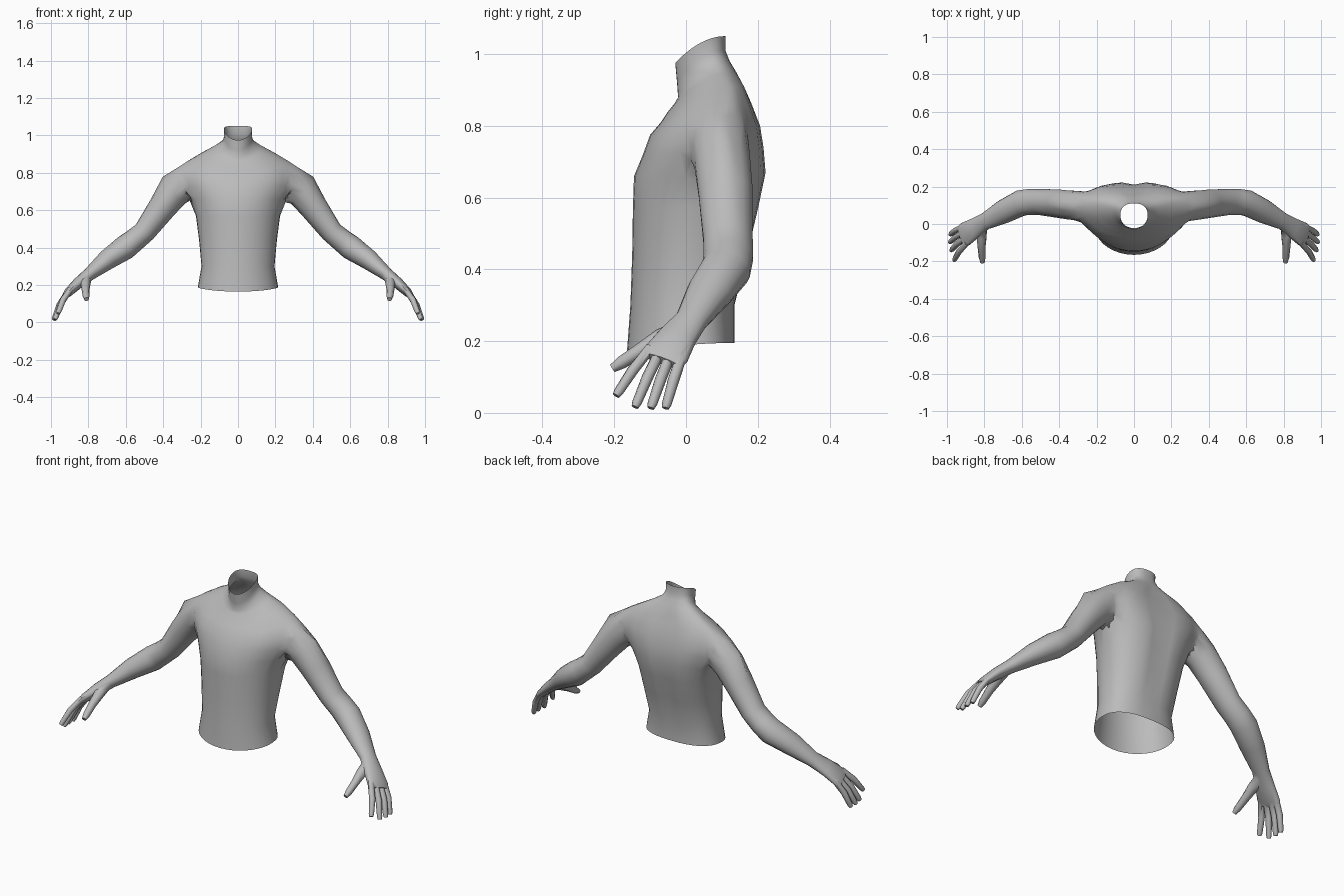
import bpy, bmesh, math
from mathutils import Vector

if "Cube" in bpy.data.objects:
    bpy.data.objects.remove(bpy.data.objects["Cube"])

skin = bpy.data.materials.new("plain_grey")
skin.diffuse_color = (0.5, 0.5, 0.5, 1)
skin.use_nodes = True
skin.node_tree.nodes["Principled BSDF"].inputs["Base Color"].default_value = skin.diffuse_color
opening = bpy.data.materials.new("opening_helper")


def loft(name, rings, cap_index):
    """Skin a list of point rings and close both ends with fans."""
    bm = bmesh.new()
    vr = [[bm.verts.new(p) for p in r] for r in rings]
    n = len(vr[0])
    for a, b in zip(vr, vr[1:]):
        for i in range(n):
            j = (i + 1) % n
            bm.faces.new((a[i], a[j], b[j], b[i]))
    for r in (vr[0], vr[-1]):
        c = bm.verts.new(sum((v.co for v in r), Vector()) / n)
        for i in range(n):
            bm.faces.new((r[i], r[(i + 1) % n], c)).material_index = cap_index
    bmesh.ops.recalc_face_normals(bm, faces=bm.faces)
    me = bpy.data.meshes.new(name)
    bm.to_mesh(me)
    bm.free()
    me.materials.append(skin)
    me.materials.append(opening)
    ob = bpy.data.objects.new(name, me)
    bpy.context.collection.objects.link(ob)
    return ob


def torso_ring(zf, zb, w, yf, yb, ys, n=36):
    """Horizontal slice: rounded front, flatter back with a spine groove."""
    pts = []
    for i in range(n):
        t = 2 * math.pi * i / n
        c, s = math.cos(t), math.sin(t)
        e = 1.0 if s < 0 else 0.8
        x = w * math.copysign(abs(c) ** e, c)
        y = ys + (yb - ys if s > 0 else ys - yf) * math.copysign(abs(s) ** e, s)
        k = (y - yf) / (yb - yf)
        z = zf + (zb - zf) * (1 - (1 - k) ** 2)
        if s > 0 and yb > 0.15:
            y -= 0.015 * math.exp(-(x / 0.04) ** 2)
        pts.append(Vector((x, y, z)))
    return pts


def tube(name, sections, side, n):
    """Limb through (x, y, z, thickness, breadth) sections."""
    P = [Vector(s[:3]) for s in sections]
    rings = []
    for i, s in enumerate(sections):
        d = (P[min(i + 1, len(P) - 1)] - P[max(i - 1, 0)]).normalized()
        b = Vector((0, 1, 0))
        b = (b - d * b.dot(d)).normalized()
        a = d.cross(b)
        ring = []
        for k in range(n):
            t = 2 * math.pi * k / n
            p = P[i] + a * (s[3] * math.cos(t)) + b * (s[4] * math.sin(t))
            ring.append(Vector((p.x * side, p.y, p.z)))
        rings.append(ring)
    return loft(name, rings, 0)


# Torso from waist opening to neck opening
body = loft("upper_body", [torso_ring(*r) for r in (
    (.165, .195, .215, -.165, .135, .0),
    (.30, .30, .195, -.155, .135, .0),
    (.44, .44, .208, -.150, .175, .02),
    (.57, .57, .225, -.148, .205, .04),
    (.66, .67, .255, -.145, .225, .07),
    (.72, .74, .305, -.120, .218, .09),
    (.775, .80, .335, -.100, .208, .10),
    (.81, .86, .29, -.070, .185, .10),
    (.84, .91, .205, -.050, .165, .095),
    (.865, .95, .13, -.030, .140, .075),
    (.88, .98, .085, -.022, .122, .06),
    (.92, 1.01, .073, -.025, .110, .045),
    (.975, 1.05, .075, -.030, .110, .04))], 1)

# Arm and palm, shoulder to knuckles
ARM = ((.20, .09, .77, .085, .075), (.27, .095, .755, .095, .08),
       (.335, .10, .715, .093, .083), (.405, .11, .615, .075, .077),
       (.50, .117, .485, .060, .070), (.56, .118, .435, .062, .070),
       (.605, .112, .400, .066, .070), (.70, .065, .335, .054, .064),
       (.795, .015, .258, .035, .046), (.855, -.025, .210, .030, .056),
       (.905, -.056, .163, .024, .066), (.922, -.068, .145, .015, .060))
# Fingers: base, tip
FINGERS = (("index", (.893, -.100, .180), (.962, -.195, .048)),
           ("middle", (.900, -.072, .172), (.978, -.142, .016)),
           ("ring", (.906, -.042, .166), (.985, -.098, .013)),
           ("little", (.912, -.012, .160), (.983, -.057, .013)))
parts = []
for side in (1, -1):
    parts.append(tube("arm", ARM, side, 18))
    for name, a, b in FINGERS:
        A, B = Vector(a), Vector(b)
        M = A.lerp(B, .5) + Vector((.008, 0, .006))
        parts.append(tube(name + "_finger", (
            (*A, .016, .016), (*M, .016, .016),
            (*M.lerp(B, .85), .0135, .0135), (*B, .010, .010)), side, 8))
    parts.append(tube("thumb", (
        (.81, -.01, .235, .026, .026), (.815, -.07, .208, .027, .027),
        (.815, -.125, .175, .021, .021), (.812, -.18, .140, .018, .018),
        (.810, -.205, .124, .012, .012)), side, 8))

# Fuse everything into one skin
bpy.context.view_layer.objects.active = body
for p in parts:
    m = body.modifiers.new("fuse", 'BOOLEAN')
    m.operation, m.solver, m.object = 'UNION', 'EXACT', p
    bpy.ops.object.modifier_apply(modifier=m.name)
    bpy.data.objects.remove(p)

# Open waist and neck, soften the shoulder joins
bm = bmesh.new()
bm.from_mesh(body.data)
bmesh.ops.delete(bm, geom=[f for f in bm.faces if f.material_index == 1], context='FACES')
bmesh.ops.remove_doubles(bm, verts=bm.verts, dist=.002)
joint = [v for v in bm.verts if .2 < abs(v.co.x) < .40 and v.co.z > .58]
for _ in range(3):
    bmesh.ops.smooth_vert(bm, verts=joint, factor=.4,
                          use_axis_x=True, use_axis_y=True, use_axis_z=True)
bm.to_mesh(body.data)
bm.free()
body.data.materials.pop(index=1)
bpy.data.materials.remove(opening)
body.select_set(True)
bpy.ops.object.shade_smooth_by_angle(angle=math.radians(60))
